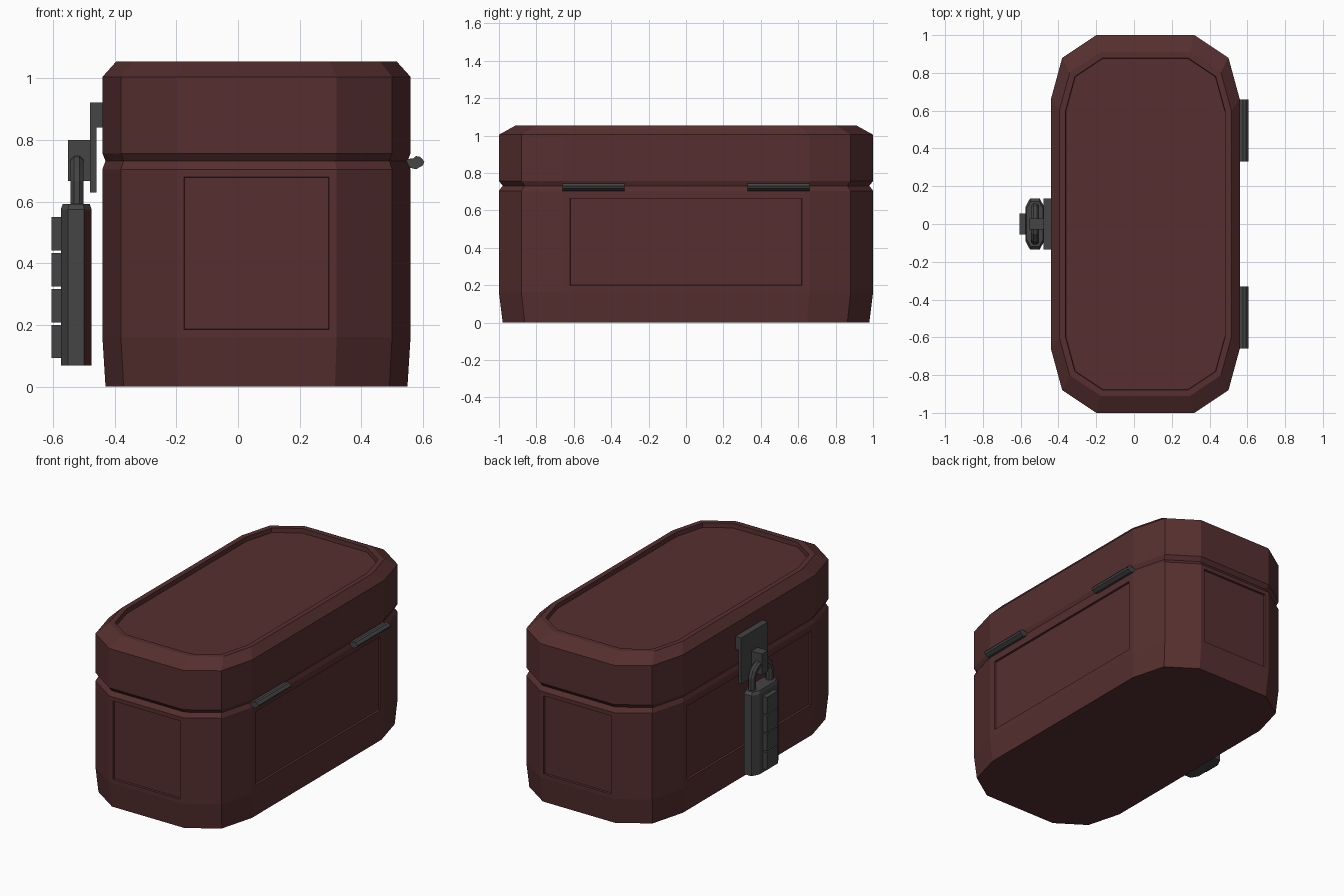
import bpy, bmesh, math
from mathutils import Vector

if "Cube" in bpy.data.objects:
    bpy.data.objects.remove(bpy.data.objects["Cube"])


def material(name, rgb):
    m = bpy.data.materials.new(name)
    m.diffuse_color = (*rgb, 1)
    m.use_nodes = True
    m.node_tree.nodes["Principled BSDF"].inputs["Base Color"].default_value = m.diffuse_color
    return m


RED = material("dark red leather", (0.092, 0.028, 0.028))
GREY = material("dark grey metal", (0.058, 0.058, 0.058))
CX = 0.06  # chest centre in x (the lock sticks out on the left)


def finish(bm, name, *mats):
    bmesh.ops.recalc_face_normals(bm, faces=bm.faces)
    me = bpy.data.meshes.new(name)
    bm.to_mesh(me)
    bm.free()
    for m in mats:
        me.materials.append(m)
    ob = bpy.data.objects.new(name, me)
    bpy.context.collection.objects.link(ob)
    return ob


def loft(rings):
    """Closed solid through a list of rings of points."""
    bm = bmesh.new()
    rows = [[bm.verts.new(p) for p in r] for r in rings]
    n = len(rows[0])
    for a, b in zip(rows, rows[1:]):
        for i in range(n):
            bm.faces.new((a[i], a[(i + 1) % n], b[(i + 1) % n], b[i]))
    bm.faces.new(rows[0][::-1])
    bm.faces.new(rows[-1])
    bmesh.ops.recalc_face_normals(bm, faces=bm.faces)
    return bm


def mirrored(quarter):
    """Full outline from the points of its +x +y quarter."""
    q = quarter
    return (q + [(-x, y) for x, y in reversed(q)] + [(-x, -y) for x, y in q]
            + [(x, -y) for x, y in reversed(q)])


def box(name, x, y, z):
    return finish(loft([[(x[0], y[0], h), (x[1], y[0], h), (x[1], y[1], h), (x[0], y[1], h)]
                        for h in z]), name, GREY)


def recess(bm, faces, margin, depth):
    bmesh.ops.inset_individual(bm, faces=faces, thickness=margin, use_even_offset=True)
    bmesh.ops.inset_individual(bm, faces=faces, thickness=0.002, depth=-depth,
                               use_even_offset=True)


OUTLINE = mirrored([(0.5, 0.66), (0.44, 0.88), (0.26, 1.0)])


def chest_ring(s, z):
    return [(CX + x * s, y * s, z) for x, y in OUTLINE]


# chest body with recessed panels on all four sides
bm = loft([chest_ring(0.98, 0), chest_ring(1, 0.16), chest_ring(1, 0.705), chest_ring(0.98, 0.732)])
walls = [f for f in bm.faces if 0.3 < f.calc_center_median().z < 0.6]
recess(bm, [f for f in walls if abs(f.normal.y) > 0.99], 0.025, 0.012)
recess(bm, [f for f in walls if f.is_valid and abs(f.normal.x) > 0.99], 0.04, 0.012)
finish(bm, "chest_body", RED)

# lid with bevelled edge and sunken top
bm = loft([chest_ring(0.98, 0.732), chest_ring(1, 0.757), chest_ring(1, 1.005), chest_ring(0.91, 1.055)])
recess(bm, [f for f in bm.faces if f.normal.z > 0.99], 0.032, 0.028)
finish(bm, "lid", RED)

# hinges on the right side
HINGE = [(0.54, 0.738), (0.568, 0.74), (0.578, 0.748), (0.592, 0.745), (0.605, 0.73),
         (0.6, 0.718), (0.578, 0.705), (0.54, 0.715)]
for label, y0, y1 in (("front", -0.66, -0.33), ("back", 0.33, 0.66)):
    finish(loft([[(x, y, z) for x, z in HINGE] for y in (y0, y1)]), label + "_hinge", GREY)

# hasp on the left side
box("hasp_mount", (-0.48, -0.43), (-0.135, 0.135), (0.84, 0.922))
box("hasp_plate", (-0.48, -0.46), (-0.135, 0.135), (0.63, 0.84))
box("hasp_staple", (-0.552, -0.479), (-0.03, 0.03), (0.667, 0.80))

# padlock body, its rear front-facing chamfer is red
LOCK = mirrored([(0.05, 0.09), (0.026, 0.135)])


def lock_ring(s, z):
    return [(-0.525 + x * s, y * s, z) for x, y in LOCK]


bm = loft([lock_ring(1, 0.068), lock_ring(1, 0.575), lock_ring(0.88, 0.592)])
for f in bm.faces:
    if f.normal.x > 0.3 and f.normal.y < -0.3 and abs(f.normal.z) < 0.1:
        f.material_index = 1
finish(bm, "padlock_body", GREY, RED)

# padlock number dials
for i in range(4):
    z = 0.092 + i * 0.1165
    box("padlock_dial_%d" % (i + 1), (-0.605, -0.57), (-0.055, 0.055), (z, z + 0.108))

# padlock shackle: octagonal section swept along an arch
path = [(-0.088, 0.57)]
path += [(-0.088 * math.cos(a), 0.665 + 0.068 * math.sin(a))
         for a in (math.pi * i / 6 for i in range(7))]
path += [(0.088, 0.57)]
rings = []
for i, (y, z) in enumerate(path):
    a, b = path[max(i - 1, 0)], path[min(i + 1, len(path) - 1)]
    t = Vector((b[0] - a[0], b[1] - a[1])).normalized()
    rings.append([(-0.523 + 0.023 * math.cos(k), y - t.y * 0.023 * math.sin(k),
                   z + t.x * 0.023 * math.sin(k))
                  for k in (math.pi / 4 * (j + 0.5) for j in range(8))])
finish(loft(rings), "padlock_shackle", GREY)
